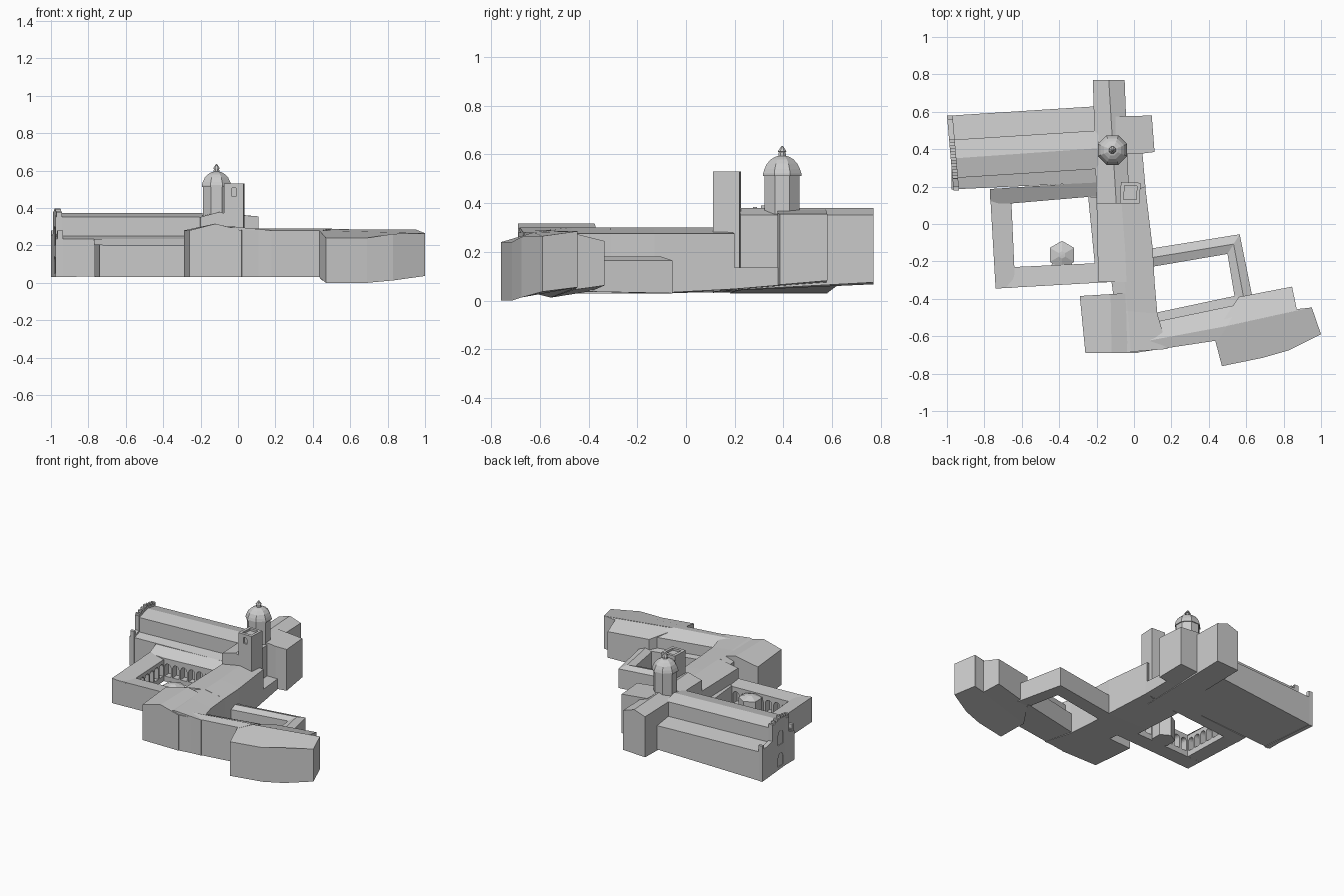
import bpy, bmesh, math
from mathutils import Vector

if "Cube" in bpy.data.objects:
    bpy.data.objects.remove(bpy.data.objects["Cube"])

stone = bpy.data.materials.new("grey_stone")
stone.diffuse_color = (0.6, 0.6, 0.6, 1)
stone.use_nodes = True
stone.node_tree.nodes["Principled BSDF"].inputs["Base Color"].default_value = stone.diffuse_color


def ground(x, y):
    """Sloping site: low at the south-east block, rising to the north-east."""
    if x > 0.44 and y < -0.3:
        return max(0, 0.045 + 0.16 * (y + 0.35)) + 0.1 * max(0, x - 0.7)
    u = min(1, max(0, (x + 1) / 1.1))
    return 0.03 + 0.052 * u * min(1, max(0, y / 0.57))


def finish(name, bm):
    bmesh.ops.recalc_face_normals(bm, faces=bm.faces)
    me = bpy.data.meshes.new(name)
    bm.to_mesh(me)
    bm.free()
    me.materials.append(stone)
    ob = bpy.data.objects.new(name, me)
    bpy.context.collection.objects.link(ob)
    return ob


def add_loft(bm, sections):
    rings = [[bm.verts.new(p) for p in s] for s in sections]
    n = len(rings[0])
    for a, b in zip(rings, rings[1:]):
        for i in range(n):
            j = (i + 1) % n
            bm.faces.new((a[i], a[j], b[j], b[i]))
    bm.faces.new(rings[0])
    bm.faces.new(rings[-1])


def loft(name, sections):
    bm = bmesh.new()
    add_loft(bm, sections)
    return finish(name, bm)


def prism(name, pts, base=None):
    """Footprint points (x, y, top z) dropped down to the ground."""
    low = [(x, y, ground(x, y) if base is None else base) for x, y, z in pts]
    return loft(name, [low, pts])


def flat(pts, z):
    return [(x, y, z) for x, y in pts]


def gable(a, b, eave, ridge, t=0.5):
    """Cross-section from a to b with a pitched top."""
    rx, ry = a[0] + (b[0] - a[0]) * t, a[1] + (b[1] - a[1]) * t
    return [(*a, ground(*a)), (*a, eave), (rx, ry, ridge), (*b, eave), (*b, ground(*b))]


def ngon(cx, cy, r, z, n=8):
    return [(cx + r * math.cos((i + 0.5) * 2 * math.pi / n),
             cy + r * math.sin((i + 0.5) * 2 * math.pi / n), z) for i in range(n)]


def add_arch(bm, p, d, w, z0, z1, depth):
    """Round-headed cutter centred on p, running along d, cutting both ways."""
    d = Vector((d[0], d[1], 0)).normalized()
    nrm = Vector((-d.y, d.x, 0)) * depth
    r = w / 2
    prof = [(-r, z0), (r, z0)] + [(r * math.cos(k * math.pi / 8), z1 - r + r * math.sin(k * math.pi / 8))
                                  for k in range(9)]
    c = [Vector((p[0], p[1], z)) + d * s for s, z in prof]
    add_loft(bm, [[v - nrm for v in c], [v + nrm for v in c]])


def cut(ob, arches):
    bm = bmesh.new()
    for a in arches:
        add_arch(bm, *a)
    cutter = finish("arch_cutter", bm)
    cutter.hide_render = True
    mod = ob.modifiers.new("arches", 'BOOLEAN')
    mod.operation, mod.object, mod.solver = 'DIFFERENCE', cutter, 'EXACT'
    bpy.context.view_layer.objects.active = ob
    bpy.ops.object.modifier_apply(modifier=mod.name)
    bpy.data.objects.remove(cutter)


def arcade(p, q, n, w=0.045):
    d = (q[0] - p[0], q[1] - p[1])
    return [((p[0] + d[0] * (i + 0.5) / n, p[1] + d[1] * (i + 0.5) / n), d, w, 0.07, 0.16, 0.05)
            for i in range(n)]


# Church nave with clerestory and sloping side aisles
def nave_section(x, ys):
    zs = [None, 0.235, 0.25, 0.352, 0.374, 0.352, 0.25, 0.235, None]
    return [(x, y, ground(x, y) if z is None else z) for y, z in zip(ys, zs)]


loft("church_nave", [
    nave_section(-0.975, (.58, .58, .45, .45, .35, .245, .245, .185, .185)),
    nave_section(-0.19, (.63, .63, .50, .50, .405, .295, .295, .222, .222))])

# West front: stepped screen wall with a door and a window
N, S = Vector((-1, .58)), Vector((-.965, .18))
prof = [(0, .03), (0, .28), (.05, .28), (.05, .25), (.32, .262), (.32, .365), (.58, .385),
        (.85, .365), (.85, .262), (.95, .25), (.95, .28), (1, .28), (1, .03)]


def front(t, z, off=0):
    p = N.lerp(S, t)
    return (p.x + off, p.y, z)


west = loft("west_front", [[front(t, z) for t, z in prof], [front(t, z, .03) for t, z in prof]])
along = S - N
cut(west, [(N.lerp(S, .58), along, .06, .20, .30, .02), (N.lerp(S, .58), along, .06, .05, .14, .02)])
for i in range(7):
    t = .34 + i * .08
    z = .385 - abs(t - .58) * .075
    loft("battlement", [[front(u, h, o) for u, h in
                         ((t - .02, z - .02), (t - .02, z + .012), (t + .02, z + .012), (t + .02, z - .02))]
                        for o in (0, .03)])

# Transept, east chapel and low side strip
loft("transept", [gable((-.22, .77), (-.05, .77), .352, .38),
                  gable((-.20, .11), (-.025, .11), .352, .38, .6)])
prism("east_chapel", [(-.1, .575, .374), (.095, .58, .355), (.11, .385, .355), (.03, .375, .36),
                      (-.1, .375, .374)])
prism("side_strip", flat([(-.1, .38), (.045, .38), (.062, .19), (-.1, .19)], .135))

# Bell tower with sunk roof and window
bm = bmesh.new()
box = [(-.075, .11), (.03, .11), (.035, .22), (-.07, .225)]
inn = [(-.055, .13), (.012, .13), (.016, .203), (-.05, .206)]
add_loft(bm, [flat(box, .05), flat(box, .53), flat(inn, .53), flat(inn, .515)])
tower = finish("bell_tower", bm)
cut(tower, [((-.022, .11), (1, 0), .028, .465, .51, .012)])

# Eight-sided drum, dome and lantern
dome = [(.078, .33), (.078, .512), (.085, .512), (.085, .522), (.079, .54), (.068, .562), (.05, .58),
        (.03, .591), (.017, .594), (.015, .61), (.02, .612), (.003, .635)]
loft("dome", [ngon(-.115, .395, r, z) for r, z in dome])

# Long central range running south
loft("central_range", [gable((-.20, .115), (.06, .2), .275, .3),
                       gable((-.195, -.13), (.10, -.13), .275, .3),
                       gable((-.19, -.31), (.11, -.31), .275, .3)])
loft("central_range_south", [gable((-.12, -.31), (.11, -.31), .275, .3, .3),
                             gable((-.1, -.46), (.125, -.48), .275, .3, .3),
                             gable((-.1, -.69), (.18, -.668), .28, .3, .3)])
loft("south_west_block", [gable((-.29, -.385), (.04, -.365), .28, .316, .5),
                          gable((-.26, -.69), (.02, -.69), .28, .316, .5)])

# Cloister wings around the west court
nw, ne, sw, se = (-.655, .11), (-.245, .145), (-.64, -.23), (-.21, -.21)
north = prism("cloister_north", [(-.77, .187, .235), (-.19, .225, .235), (-.19, .148, .195),
                                 (*ne, .195), (*nw, .195), (-.768, .11, .2)])
cut(north, arcade(nw, ne, 7))
wing = prism("cloister_west", [(-.77, .175, .205), (-.74, -.345, .205), (-.635, -.34, .195),
                               (*sw, .185), (*nw, .185), (-.655, .17, .19)])
cut(wing, arcade(nw, sw, 6))
wing = prism("cloister_south", [(-.74, -.345, .2), (-.12, -.31, .2), (-.12, -.205, .19),
                                (*se, .19), (*sw, .19), (-.735, -.23, .2)])
cut(wing, arcade(sw, se, 7))
prism("cloister_east", flat([ne, (-.15, .145), (-.15, -.21), se], .195))

# Small six-sided fountain house in the court
loft("fountain_house", [ngon(-.385, -.165, r, z, 6) for r, z in
                        ((.075, .03), (.075, .175), (.02, .195), (.003, .196))])
prism("fountain_passage", flat([(-.43, -.17), (-.34, -.17), (-.325, -.24), (-.445, -.24)], .17))

# Wings around the east court
corner = gable((.565, -.055), (.5, -.16), .165, .182)
loft("court_north_wing", [gable((.08, -.133), (.06, -.235), .165, .182), corner])
loft("court_east_wing", [corner, gable((.635, -.4), (.54, -.4), .165, .18)])


def south_section(s, r, n1, n2):
    return [(*s, .03), (*s, .28), (*r, .29), (*n1, .25), (*n1, .175), (*n2, .17), (*n2, .035)]


loft("south_wing", [south_section((0, -.69), (.045, -.63), (.08, -.53), (.09, -.48)),
                    south_section((.45, -.622), (.5, -.545), (.56, -.43), (.56, -.38))])

# South-east block, split along its ridge
prism("south_east_block_front", [(.45, -.555, .287), (.435, -.625, .28), (.47, -.76, .24), (.69, -.715, .24),
                                 (.83, -.675, .262), (1, -.59, .265), (.95, -.445, .285)])
prism("south_east_block_back", [(.45, -.557, .287), (.95, -.447, .285), (.87, -.455, .275),
                                (.845, -.335, .245), (.56, -.39, .245)])
